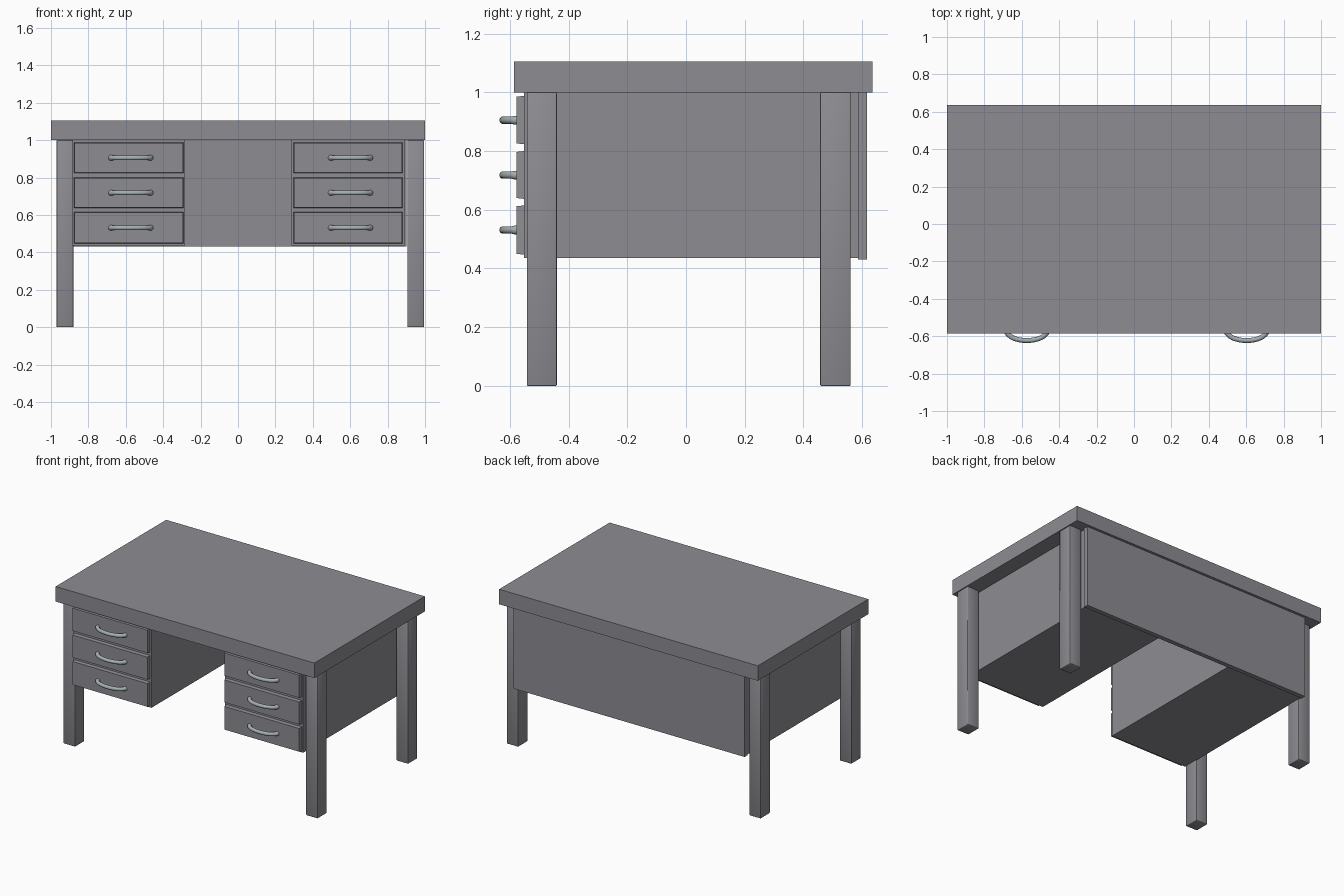
import bpy, bmesh, math

if "Cube" in bpy.data.objects:
    bpy.data.objects.remove(bpy.data.objects["Cube"])


def material(name, rgb):
    m = bpy.data.materials.new(name)
    m.diffuse_color = (*rgb, 1)
    m.use_nodes = True
    m.node_tree.nodes["Principled BSDF"].inputs["Base Color"].default_value = m.diffuse_color
    return m


DARK = material("dark_grey", (0.27, 0.265, 0.29))
METAL = material("handle_metal", (0.38, 0.43, 0.43))


def box(name, x, y, z, bevel=0.0, taper=0.0):
    """Box from ranges; taper shrinks the front (-y) face."""
    bm = bmesh.new()
    bmesh.ops.create_cube(bm, size=1)
    for v in bm.verts:
        front = v.co.y < 0
        sx, sz = math.copysign(1, v.co.x), math.copysign(1, v.co.z)
        v.co = [r[0] + (c + 0.5) * (r[1] - r[0]) for r, c in zip((x, y, z), v.co)]
        if front:
            v.co.x -= sx * taper
            v.co.z -= sz * taper
    if bevel:
        bmesh.ops.bevel(bm, geom=bm.edges[:], offset=bevel, segments=2,
                        affect='EDGES', profile=0.5)
        for f in bm.faces:
            f.smooth = True
    mesh = bpy.data.meshes.new(name)
    bm.to_mesh(mesh)
    bm.free()
    mesh.materials.append(DARK)
    ob = bpy.data.objects.new(name, mesh)
    bpy.context.collection.objects.link(ob)
    return ob


def handle(name, cx, y, z):
    """Bowed bar handle with slightly thicker ends."""
    cu = bpy.data.curves.new(name, 'CURVE')
    cu.dimensions = '3D'
    cu.bevel_depth = 0.013
    cu.bevel_resolution = 3
    cu.use_fill_caps = True
    n = 16
    sp = cu.splines.new('POLY')
    sp.points.add(n)
    for i, p in enumerate(sp.points):
        a = math.pi * i / n
        p.co = (cx - 0.106 * math.cos(a), y - 0.05 * math.sin(a), z, 1)
        p.radius = 1.2 if i in (0, 1, n - 1, n) else 1.0
    cu.materials.append(METAL)
    ob = bpy.data.objects.new(name, cu)
    bpy.context.collection.objects.link(ob)
    bpy.ops.object.select_all(action='DESELECT')
    ob.select_set(True)
    bpy.context.view_layer.objects.active = ob
    bpy.ops.object.convert(target='MESH')
    bpy.ops.object.shade_smooth_by_angle(angle=math.radians(40))


# Desk top
box("desk_top", (-1, 1), (-0.585, 0.635), (1.0, 1.105))

# Legs, softly rounded
for side, lx in (("left", (-0.97, -0.88)), ("right", (0.905, 0.995))):
    for end, ly in (("front", (-0.542, -0.44)), ("back", (0.457, 0.561))):
        box(f"{end}_{side}_leg", lx, ly, (0, 1.0), bevel=0.004)

# Back modesty panel
box("back_panel", (-0.885, 0.90), (0.585, 0.617), (0.43, 1.0))

# Drawer pedestals with three drawer fronts and handles each
rows = ((0.823, 0.988), (0.637, 0.80), (0.447, 0.615))
for side, px, dx, cx in (("left", (-0.885, -0.283), (-0.876, -0.292), -0.573),
                         ("right", (0.285, 0.89), (0.296, 0.88), 0.602)):
    box(f"{side}_pedestal", px, (-0.552, 0.585), (0.436, 1.0))
    for i, dz in enumerate(rows):
        box(f"{side}_drawer_front_{i + 1}", dx, (-0.578, -0.55), dz, taper=0.003)
        handle(f"{side}_drawer_handle_{i + 1}", cx, -0.573, (0.905, 0.718, 0.531)[i])
